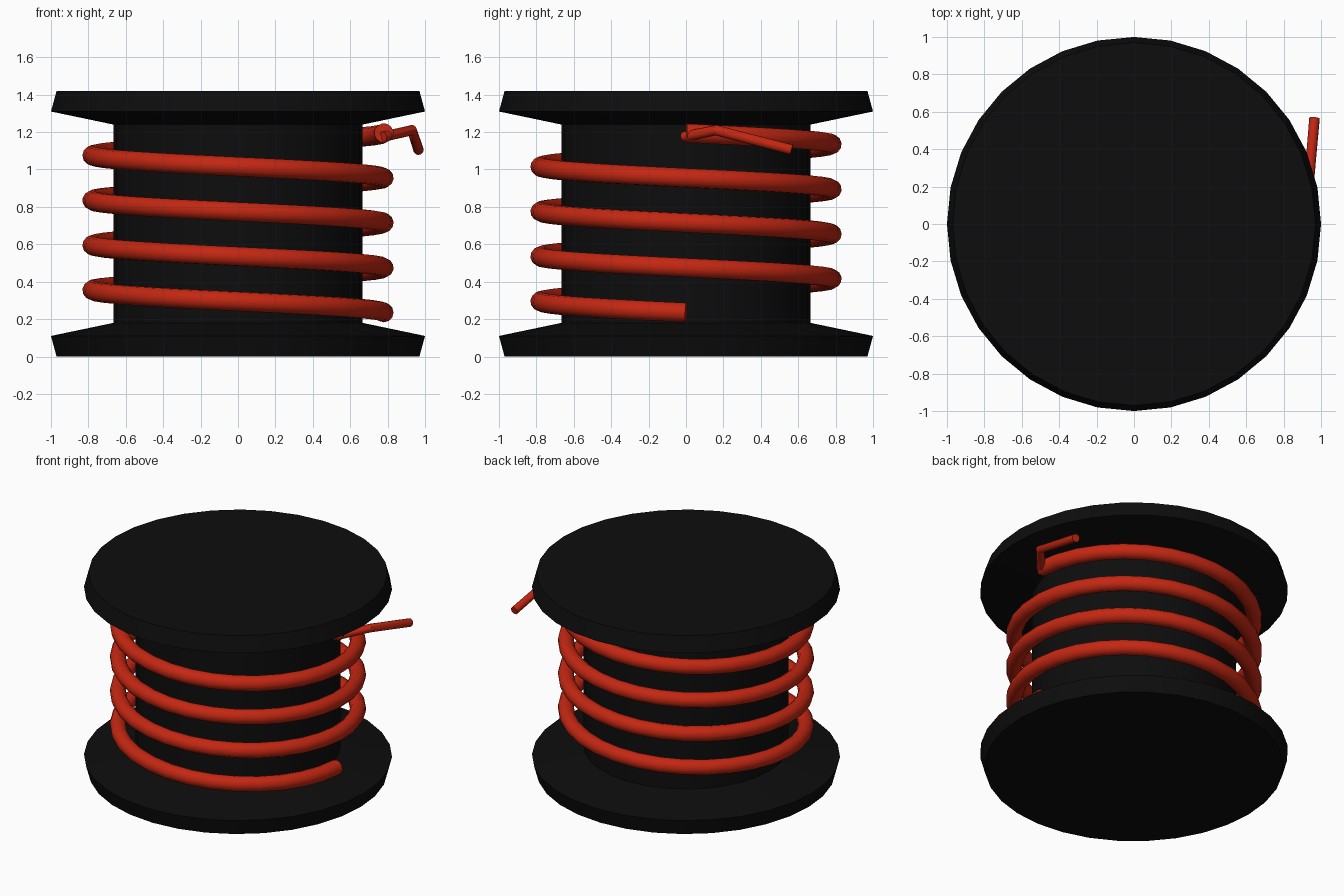
import bpy, bmesh, math

if "Cube" in bpy.data.objects:
    bpy.data.objects.remove(bpy.data.objects["Cube"])


def material(name, rgb):
    m = bpy.data.materials.new(name)
    m.diffuse_color = (*rgb, 1.0)
    m.use_nodes = True
    m.node_tree.nodes["Principled BSDF"].inputs["Base Color"].default_value = m.diffuse_color
    return m


BLACK = material("black plastic", (0.004, 0.004, 0.004))
RED = material("red wire", (0.55, 0.02, 0.006))


def smooth(obj, angle):
    bpy.ops.object.select_all(action='DESELECT')
    obj.select_set(True)
    bpy.context.view_layer.objects.active = obj
    bpy.ops.object.shade_smooth_by_angle(angle=math.radians(angle))


def lathe(name, profile, sides, mat):
    """Closed solid of revolution around z from (radius, height) pairs."""
    bm = bmesh.new()
    rings = [[bm.verts.new((r * math.cos(2 * math.pi * i / sides),
                            r * math.sin(2 * math.pi * i / sides), z))
              for i in range(sides)] for r, z in profile]
    for low, high in zip(rings, rings[1:]):
        for i in range(sides):
            j = (i + 1) % sides
            bm.faces.new((low[i], low[j], high[j], high[i]))
    bm.faces.new(rings[0][::-1])
    bm.faces.new(rings[-1])
    mesh = bpy.data.meshes.new(name)
    bm.to_mesh(mesh)
    bm.free()
    mesh.materials.append(mat)
    obj = bpy.data.objects.new(name, mesh)
    bpy.context.collection.objects.link(obj)
    smooth(obj, 30)
    return obj


def wire(name, points, radius, mat):
    """Round capped wire along a path, converted to a mesh."""
    curve = bpy.data.curves.new(name, 'CURVE')
    curve.dimensions = '3D'
    curve.bevel_depth = radius
    curve.bevel_resolution = 4
    curve.use_fill_caps = True
    spline = curve.splines.new('POLY')
    spline.points.add(len(points) - 1)
    for p, co in zip(spline.points, points):
        p.co = (*co, 1.0)
    curve.materials.append(mat)
    obj = bpy.data.objects.new(name, curve)
    bpy.context.collection.objects.link(obj)
    bpy.ops.object.select_all(action='DESELECT')
    obj.select_set(True)
    bpy.context.view_layer.objects.active = obj
    bpy.ops.object.convert(target='MESH')
    smooth(bpy.context.object, 40)


# Spool: two tapered flanges joined by a core
half = [(0.97, 0.0), (1.0, 0.11), (0.665, 0.18)]
HEIGHT = 1.42
lathe("spool", half + [(r, HEIGHT - z) for r, z in reversed(half)], 32, BLACK)

# Coil: four turns climbing clockwise, standing clear of the core
TURNS, STEPS, PITCH, RADIUS = 4, 32, 0.24, 0.78
coil = []
for i in range(TURNS * STEPS + 1):
    a = -2 * math.pi * i / STEPS
    coil.append((RADIUS * math.cos(a), RADIUS * math.sin(a),
                 0.235 + PITCH * i / STEPS))
wire("wire_coil", coil, 0.052, RED)

# Loose wire end bending out past the rim
wire("wire_end", [(0.775, -0.01, 1.175), (0.93, 0.16, 1.21), (0.965, 0.565, 1.105)],
     0.028, RED)
